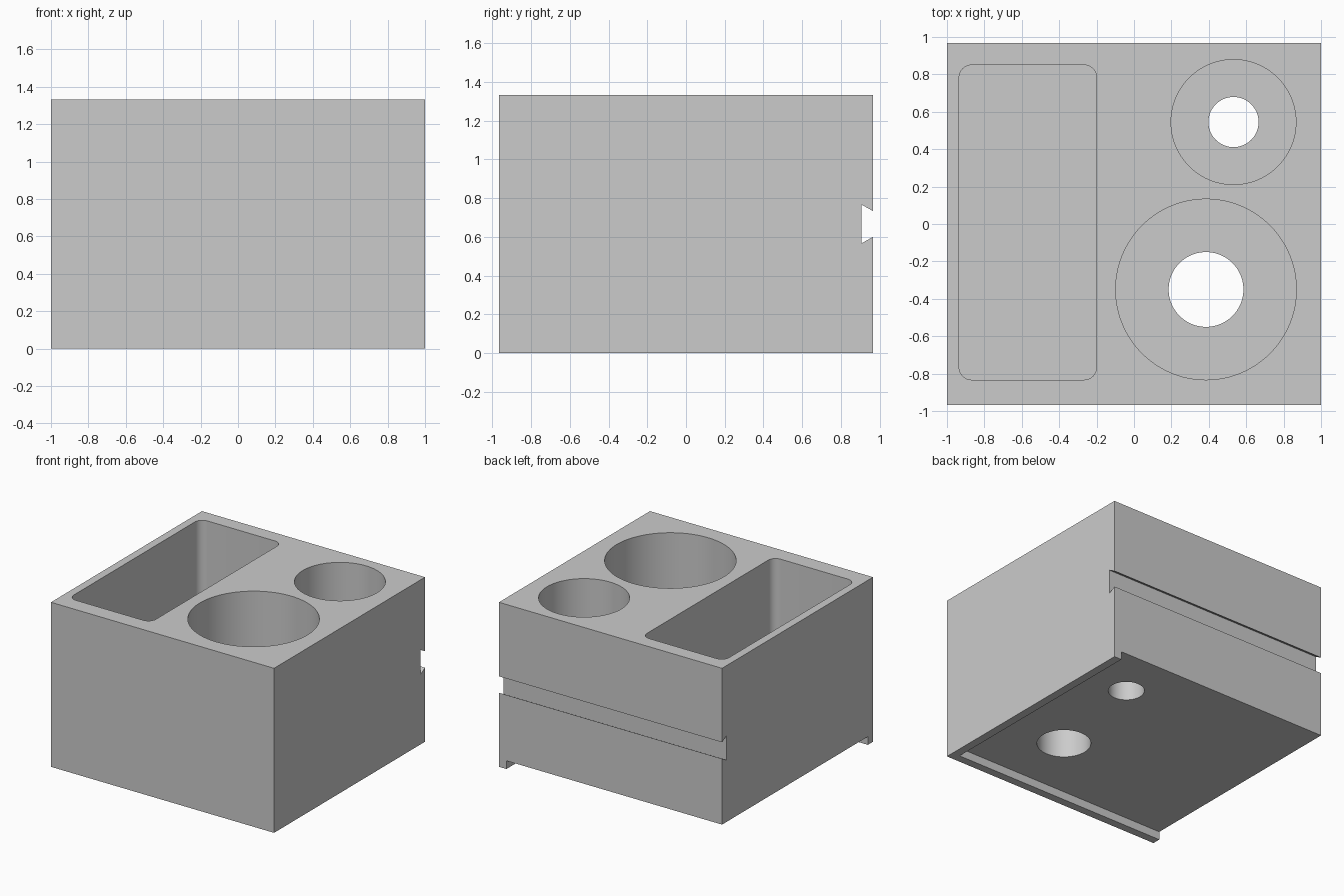
import bpy, bmesh, math
from mathutils import Vector

if "Cube" in bpy.data.objects:
    bpy.data.objects.remove(bpy.data.objects["Cube"])

U = 1 / 30            # design unit: the block is 60 x 58 x 40
HX, HY, HZ = 30 * U, 29 * U, 40 * U
FLOOR = 0.32          # height of the pocket floors
LIP = 2 * U

grey = bpy.data.materials.new("light grey")
grey.diffuse_color = (0.6, 0.6, 0.6, 1)
grey.use_nodes = True
grey.node_tree.nodes["Principled BSDF"].inputs["Base Color"].default_value = grey.diffuse_color


def prism(name, outline, direction):
    """Extrude a closed outline of 3D points along a direction."""
    bm = bmesh.new()
    face = bm.faces.new([bm.verts.new(p) for p in outline])
    ext = bmesh.ops.extrude_face_region(bm, geom=[face], use_keep_orig=True)
    verts = [g for g in ext["geom"] if isinstance(g, bmesh.types.BMVert)]
    bmesh.ops.translate(bm, verts=verts, vec=Vector(direction))
    bmesh.ops.recalc_face_normals(bm, faces=bm.faces)
    mesh = bpy.data.meshes.new(name)
    bm.to_mesh(mesh)
    bm.free()
    mesh.materials.append(grey)
    obj = bpy.data.objects.new(name, mesh)
    bpy.context.collection.objects.link(obj)
    return obj


def rect(x0, x1, y0, y1, z):
    return [(x0, y0, z), (x1, y0, z), (x1, y1, z), (x0, y1, z)]


def circle(x, y, r, z, n=96):
    return [(x + r * math.cos(2 * math.pi * i / n),
             y + r * math.sin(2 * math.pi * i / n), z) for i in range(n)]


def rounded_rect(x0, x1, y0, y1, r, z, n=10):
    corners = [(x1 - r, y1 - r), (x0 + r, y1 - r), (x0 + r, y0 + r), (x1 - r, y0 + r)]
    pts = []
    for q, (cx, cy) in enumerate(corners):
        for i in range(n + 1):
            a = math.pi / 2 * (q + i / n)
            pts.append((cx + r * math.cos(a), cy + r * math.sin(a), z))
    return pts


# solid block
block = prism("organizer_block", rect(-HX, HX, -HY, HY, 0), (0, 0, HZ))

# bottom recess leaving an L-shaped lip along the front and right edges
cutters = [prism("recess_cutter", rect(-HX - 0.2, HX - LIP, -HY + LIP, HY + 0.2, -0.2),
                 (0, 0, 0.2 + LIP))]

# dovetail groove across the back
groove = [(-HX - 0.2, HY + s * 0.06, 20 * U + side * (2 - s) * U)
          for s, side in ((-1, -1), (1, -1), (1, 1), (-1, 1))]
cutters.append(prism("groove_cutter", groove, (2 * HX + 0.4, 0, 0)))

# long pocket with rounded corners
cutters.append(prism("pocket_cutter",
                     rounded_rect(-0.935, -0.2, -0.833, 0.85, 0.067, FLOOR), (0, 0, 2)))

# round wells, each with a smaller hole through the floor
for x, y, well, hole in ((0.532, 0.545, 0.334, 0.134), (0.385, -0.35, 0.483, 0.2)):
    cutters.append(prism("well_cutter", circle(x, y, well, FLOOR), (0, 0, 2)))
    cutters.append(prism("hole_cutter", circle(x, y, hole, -0.3), (0, 0, 1)))

# carve the block, then remove the helpers
bpy.context.view_layer.objects.active = block
block.select_set(True)
for c in cutters:
    c.hide_render = True
    mod = block.modifiers.new("carve", "BOOLEAN")
    mod.operation = "DIFFERENCE"
    mod.solver = "EXACT"
    mod.object = c
    bpy.ops.object.modifier_apply(modifier=mod.name)
    bpy.data.objects.remove(c)

bpy.ops.object.shade_smooth_by_angle(angle=math.radians(30))
